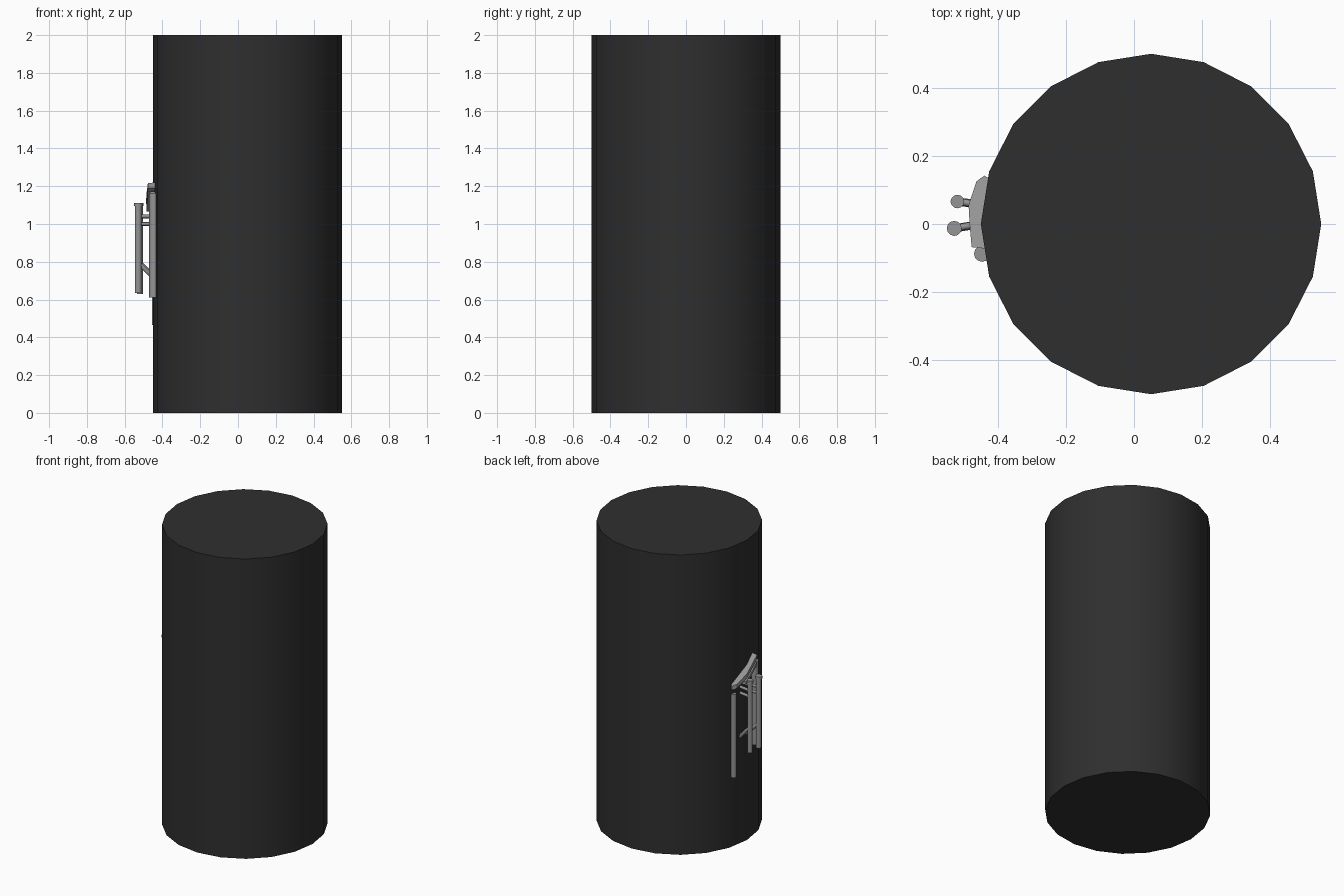
import bpy, bmesh, math
from mathutils import Vector

if "Cube" in bpy.data.objects:
    bpy.data.objects.remove(bpy.data.objects["Cube"])


def material(name, v):
    m = bpy.data.materials.new(name)
    m.diffuse_color = (v, v, v, 1)
    m.use_nodes = True
    m.node_tree.nodes["Principled BSDF"].inputs["Base Color"].default_value = m.diffuse_color
    return m


dark = material("dark_grey", 0.028)
steel = material("steel_grey", 0.3)


def smooth(obj, angle=35):
    bpy.context.view_layer.objects.active = obj
    obj.select_set(True)
    bpy.ops.object.shade_smooth_by_angle(angle=math.radians(angle))
    obj.select_set(False)


def rod(name, a, b, r, sides=12):
    a, b = Vector(a), Vector(b)
    d = b - a
    bpy.ops.mesh.primitive_cylinder_add(vertices=sides, radius=r, depth=d.length,
                                        location=(a + b) / 2)
    obj = bpy.context.object
    obj.name = name
    obj.rotation_euler = d.to_track_quat('Z', 'Y').to_euler()
    obj.data.materials.append(steel)
    smooth(obj, 50)
    return obj


def sloped_bar(name, outline, z, thick):
    # plan outline sheared upward toward the front, then thickened downward
    bm = bmesh.new()
    face = bm.faces.new([bm.verts.new((x, y, z - 0.66 * y)) for x, y in outline])
    ext = bmesh.ops.extrude_face_region(bm, geom=[face])
    bmesh.ops.translate(bm, vec=(0, 0, -thick),
                        verts=[v for v in ext["geom"] if isinstance(v, bmesh.types.BMVert)])
    bmesh.ops.recalc_face_normals(bm, faces=bm.faces)
    mesh = bpy.data.meshes.new(name)
    bm.to_mesh(mesh)
    bm.free()
    mesh.materials.append(steel)
    bpy.context.collection.objects.link(bpy.data.objects.new(name, mesh))


# Large dark drum, twenty sides with a corner on the x axis
bpy.ops.mesh.primitive_cylinder_add(vertices=20, radius=0.5, depth=2, location=(0.05, 0, 1),
                                    rotation=(0, 0, math.pi / 2))
drum = bpy.context.object
drum.name = "drum"
drum.data.materials.append(dark)
smooth(drum)

# Upright tubes half sunk into the drum
rod("back_upright", (-0.438, 0.122, 0.465), (-0.438, 0.122, 1.02), 0.017)
rod("front_upright", (-0.446, -0.087, 0.61), (-0.446, -0.087, 1.165), 0.024)

# Free-standing outer tubes with caps, links and braces
for side, x, y, r, low, ty in (("back", -0.519, 0.066, 0.016, 0.63, 0.053),
                               ("front", -0.528, -0.013, 0.018, 0.635, 0.005)):
    rod(side + "_outer_tube", (x, y, low), (x, y, 1.1), r)
    rod(side + "_tube_cap", (x, y, 1.095), (x, y, 1.112), r + 0.004)
    for i, z in enumerate((1.0, 1.04)):
        rod(f"{side}_link_{i}", (x, y, z), (-0.43, ty, z), 0.010, 8)
    rod(side + "_brace", (x, y, 0.795), (-0.42, ty, 0.69), 0.012, 8)

# Sloping upper beam and slimmer lower rail, both rising toward the front
sloped_bar("upper_beam", [(-0.44, 0.142), (-0.463, 0.125), (-0.486, 0.055), (-0.483, 0.0),
                          (-0.477, -0.068), (-0.41, -0.075), (-0.40, 0.12)], 1.172, 0.028)
sloped_bar("lower_rail", [(-0.485, 0.06), (-0.483, 0.0), (-0.477, -0.065),
                          (-0.41, -0.07), (-0.41, 0.06)], 1.127, 0.022)
